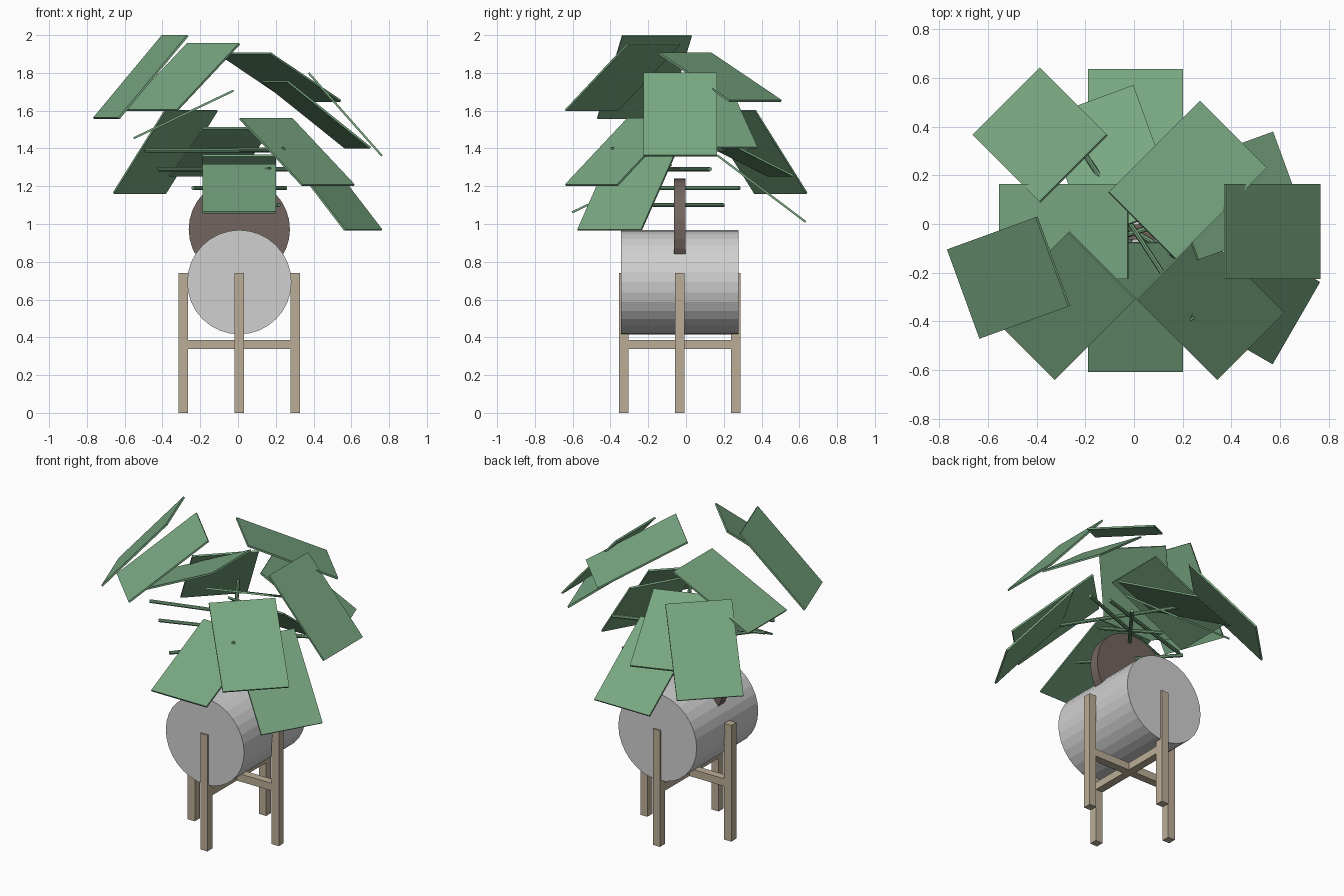
import bpy
from math import radians
from mathutils import Vector

cube = bpy.data.objects.get("Cube")
if cube:
    bpy.data.objects.remove(cube, do_unlink=True)

CX, CY = 0.007, -0.033  # axis of the stand and plant


def material(name, rgb):
    mat = bpy.data.materials.new(name)
    mat.use_nodes = True
    color = (*rgb, 1)
    mat.diffuse_color = color
    mat.node_tree.nodes["Principled BSDF"].inputs["Base Color"].default_value = color
    return mat


green = material("leaf green", (0.19, 0.39, 0.22))
grey = material("pot grey", (0.63, 0.63, 0.63))
brown = material("soil brown", (0.17, 0.13, 0.115))
wood = material("pale wood", (0.5, 0.42, 0.31))


def finish(name, mat):
    obj = bpy.context.object
    obj.name = name
    obj.data.materials.append(mat)
    return obj


def box(name, mat, center, size, rotation=(0, 0, 0)):
    bpy.ops.mesh.primitive_cube_add(size=1, location=center, rotation=rotation)
    obj = finish(name, mat)
    obj.scale = size
    return obj


def rod(name, mat, start, end, radius, sides):
    start, end = Vector(start), Vector(end)
    axis = end - start
    bpy.ops.mesh.primitive_cylinder_add(
        vertices=sides, radius=radius, depth=axis.length, location=(start + end) / 2,
        rotation=axis.to_track_quat("Z", "Y").to_euler())
    return finish(name, mat)


# Stand: four legs and two crossing rails
REACH = 0.296
for side, dx, dy in (("left", 1, 0), ("right", -1, 0), ("front", 0, -1), ("back", 0, 1)):
    box(side + "_leg", wood, (CX + dx * REACH, CY + dy * REACH, 0.37), (0.05, 0.05, 0.74))
box("cross_rail", wood, (CX, CY, 0.363), (2 * REACH, 0.05, 0.048))
box("long_rail", wood, (CX, CY, 0.363), (0.05, 2 * REACH, 0.048))

# Pot lying on its side, with the soil disc standing out of it
rod("pot", grey, (CX, CY - 0.31, 0.692), (CX, CY + 0.31, 0.692), 0.276, 32)
rod("soil", brown, (CX, CY - 0.031, 0.972), (CX, CY + 0.031, 0.972), 0.268, 32)

# Level stems: height, far end and near end from the plant axis
stems = (
    (1.10, (0.21, -0.23), 1),
    (1.19, (0.245, 0.315), 1),
    (1.29, (-0.43, -0.16), 1),
    (1.29, (-0.165, 0.1), 1),
    (1.39, (-0.5, -0.15), 0.4),
    (1.395, (0.235, -0.36), 1),
)
for i, (z, (dx, dy), back) in enumerate(stems):
    rod(f"stem_{i + 1}", green, (CX - dx * back, CY - dy * back, z),
        (CX + dx, CY + dy, z), 0.011, 8)

# Leaves: four tiers of three plates, each with x, y, heading and downward tilt
LOW, MID, STEEP = 25.5, 37, 48.5
tiers = {
    1.187: ((0.007, 0.40, 90, MID), (0.007, -0.34, 270, LOW), (0.495, -0.308, -30, STEEP)),
    1.382: ((-0.385, 0.365, 135, STEEP), (0.312, -0.335, -45, MID), (-0.095, 0.253, 110, LOW)),
    1.58: ((0.568, -0.03, 0, STEEP), (-0.288, -0.03, 180, LOW), (0.415, 0.115, 20, MID)),
    1.778: ((0.22, 0.18, 45, LOW), (-0.295, -0.335, 225, MID), (-0.515, -0.22, 200, STEEP)),
}
for tier, (z, leaves) in enumerate(tiers.items()):
    for i, (x, y, heading, tilt) in enumerate(leaves):
        box(f"leaf_{tier + 1}_{i + 1}", green, (x, y, z), (0.585, 0.39, 0.011),
            (0, radians(tilt), radians(heading)))
